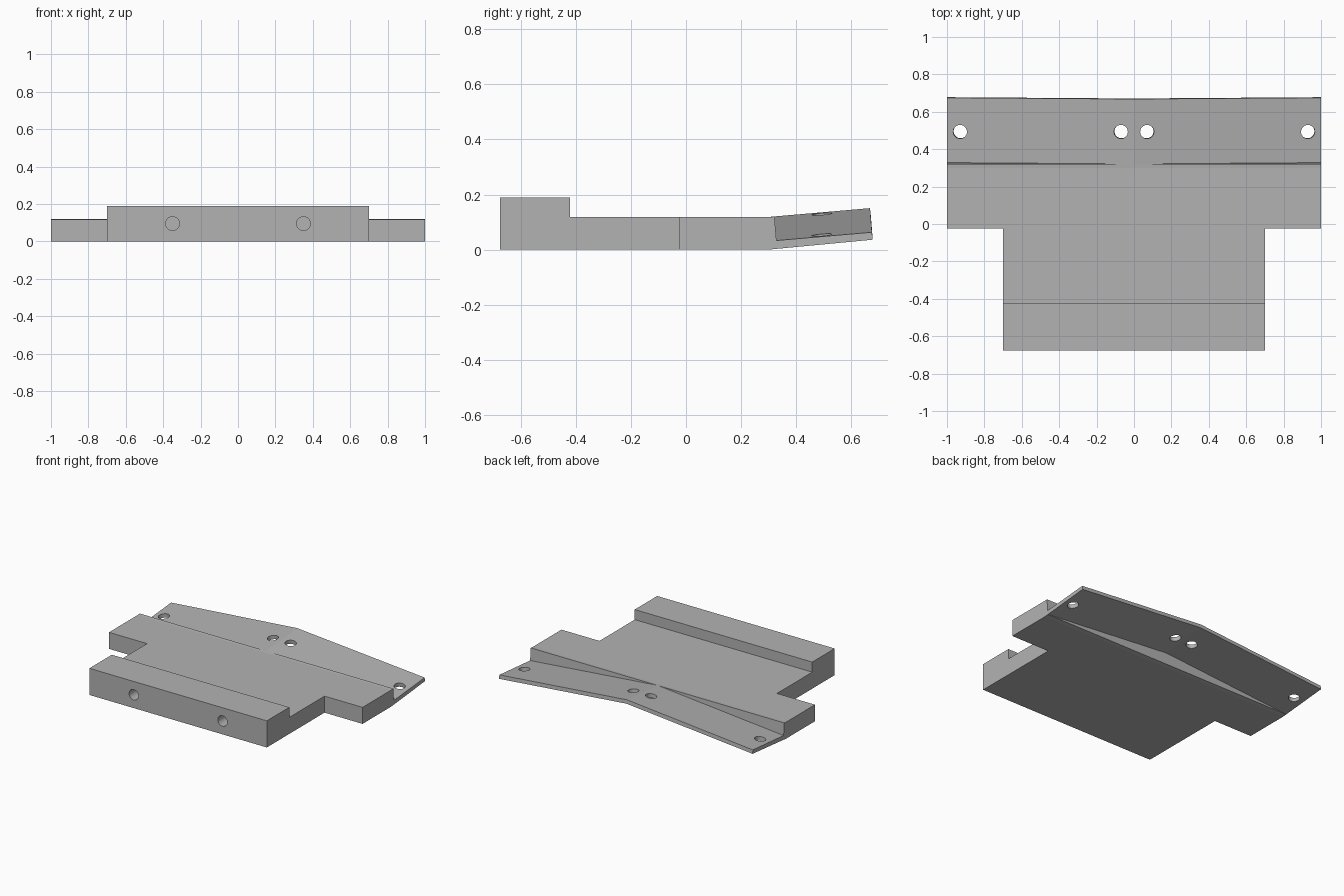
import bpy, bmesh
from mathutils import Matrix, Vector

if "Cube" in bpy.data.objects:
    bpy.data.objects.remove(bpy.data.objects["Cube"], do_unlink=True)

grey = bpy.data.materials.new("plain grey")
colour = (0.45, 0.45, 0.45, 1)
grey.use_nodes = True
grey.diffuse_color = colour
grey.node_tree.nodes["Principled BSDF"].inputs["Base Color"].default_value = colour


def finish(name, bm):
    bmesh.ops.recalc_face_normals(bm, faces=bm.faces)
    mesh = bpy.data.meshes.new(name)
    bm.to_mesh(mesh)
    bm.free()
    mesh.materials.append(grey)
    obj = bpy.data.objects.new(name, mesh)
    bpy.context.collection.objects.link(obj)
    return obj


def loft(name, sections):
    """Skin matching (y, z) profiles placed at successive x stations."""
    bm = bmesh.new()
    rings = [[bm.verts.new((x, y, z)) for y, z in pts] for x, pts in sections]
    for a, b in zip(rings, rings[1:]):
        for i in range(len(a)):
            j = (i + 1) % len(a)
            bm.faces.new((a[i], a[j], b[j], b[i]))
    bm.faces.new(rings[0])
    bm.faces.new(rings[-1])
    return finish(name, bm)


def drill(name, centre, axis, depth, radius=0.037):
    bm = bmesh.new()
    turn = Vector((0, 0, 1)).rotation_difference(Vector(axis)).to_matrix().to_4x4()
    bmesh.ops.create_cone(bm, cap_ends=True, segments=32, radius1=radius, radius2=radius,
                          depth=depth, matrix=Matrix.Translation(centre) @ turn)
    obj = finish(name, bm)
    obj.hide_render = True
    return obj


def combine(target, other, operation):
    mod = target.modifiers.new(operation.lower(), "BOOLEAN")
    mod.operation = operation
    mod.solver = "EXACT"
    mod.object = other
    bpy.context.view_layer.objects.active = target
    bpy.ops.object.modifier_apply(modifier=mod.name)
    bpy.data.objects.remove(other, do_unlink=True)


# Wide plate with a slightly upturned rear edge
T = 0.118
wide = [(-0.025, 0), (0.30, 0), (0.331, 0.003), (0.321, 0.12), (0.30, T), (-0.025, T)]
plate = loft("base_plate", [(-1, wide), (1, wide)])

# Narrower front part with the raised bar
stem = [(-0.675, 0), (-0.025, 0), (-0.025, T), (-0.422, T), (-0.422, 0.19), (-0.675, 0.19)]
front = loft("front_block", [(-0.7, stem), (0.7, stem)])
combine(plate, front, "UNION")

# Thin rear flange: tilted up to the back, drooping to both ends
end = [(0.30, 0.0305), (0.675, 0.063), (0.678, 0.036), (0.30, 0)]
middle = [(y - 0.007, z + 0.0875) for y, z in end]
flange = loft("rear_flange", [(-1, end), (0, middle), (1, end)])

# Screw holes through the flange, square to each sloping half
for side in (-1, 1):
    for x in (0.07, 0.93):
        z = 0.135 - 0.0875 * x
        combine(flange, drill("hole_cutter", (side * x, 0.493, z),
                              (side * 0.087, -0.087, 1), 0.2), "DIFFERENCE")

# Blind holes in the front face
for side in (-1, 1):
    combine(plate, drill("hole_cutter", (side * 0.35, -0.675, 0.095), (0, 1, 0), 0.4),
            "DIFFERENCE")

# Smooth the bores and keep the flat edges sharp
for obj in (plate, flange):
    bpy.ops.object.select_all(action="DESELECT")
    obj.select_set(True)
    bpy.context.view_layer.objects.active = obj
    bpy.ops.object.shade_smooth_by_angle(angle=0.35)
    for poly in obj.data.polygons:
        if len(poly.vertices) > 4 or poly.area > 0.02:
            poly.use_smooth = False
